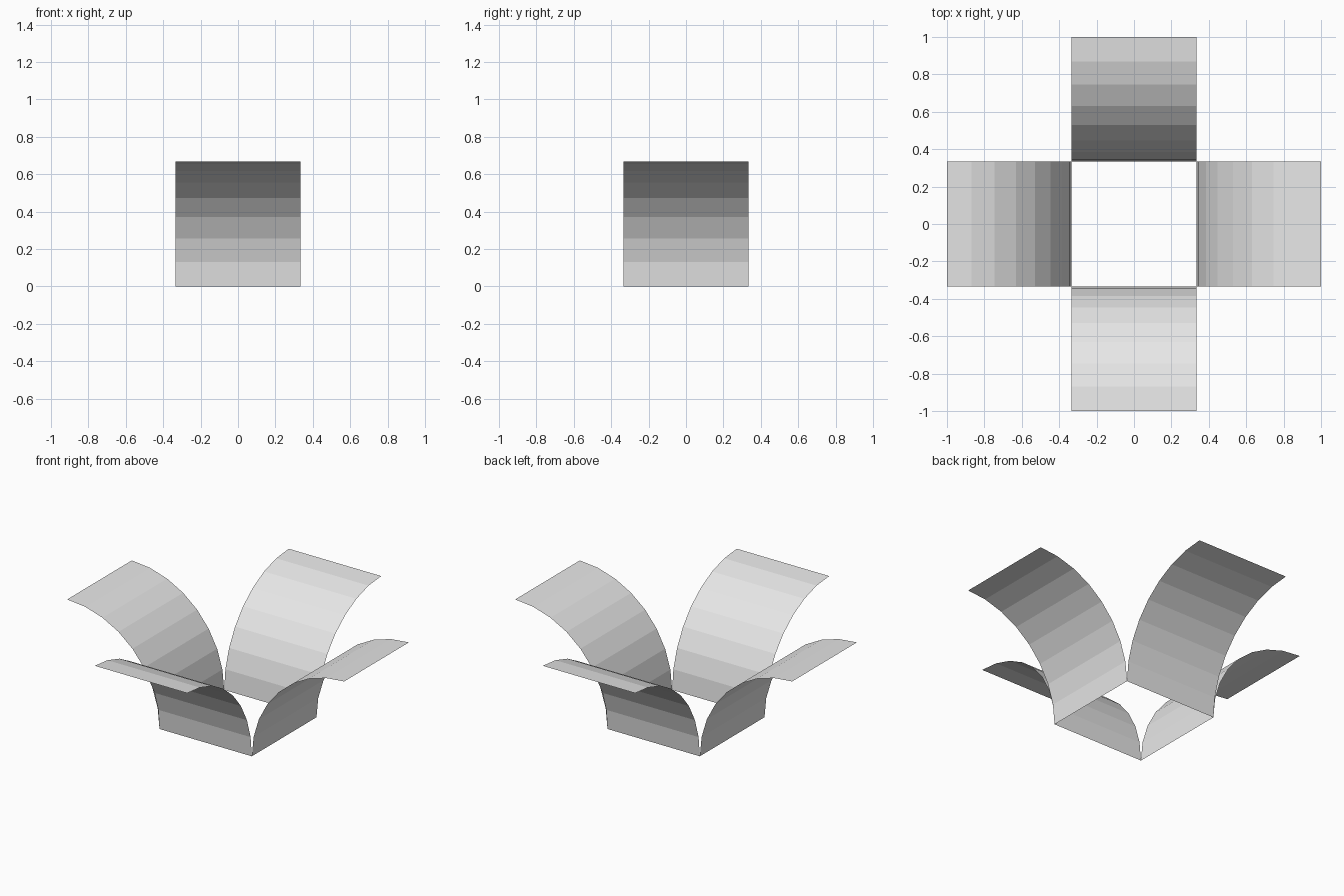
import bpy
import bmesh
from math import cos, sin, pi
from mathutils import Matrix

cube = bpy.data.objects.get("Cube")
if cube:
    bpy.data.objects.remove(cube, do_unlink=True)

HALF = 1 / 3        # half width of the open square base
RADIUS = 2 / 3      # radius of each quarter-circle curl
SEGMENTS = 8

# One plain colour for every panel
grey = bpy.data.materials.new("light_grey")
grey.use_nodes = True
grey.diffuse_color = (0.8, 0.8, 0.8, 1)
grey.node_tree.nodes["Principled BSDF"].inputs["Base Color"].default_value = (0.8, 0.8, 0.8, 1)


def curved_panel(name, turn):
    """Sheet that rises from the base edge and curls outward, turned about z."""
    bm = bmesh.new()
    rows = []
    for i in range(SEGMENTS + 1):
        a = i / SEGMENTS * pi / 2
        y, z = RADIUS * cos(a) - 1, RADIUS * sin(a)
        rows.append([bm.verts.new((x, y, z)) for x in (-HALF, HALF)])
    for low, high in zip(rows, rows[1:]):
        bm.faces.new((low[1], low[0], high[0], high[1]))
    bm.transform(Matrix.Rotation(turn, 4, "Z"))
    # Upper, inner side is the outside of the surface
    bm.normal_update()
    if sum(f.normal.z for f in bm.faces) < 0:
        bmesh.ops.reverse_faces(bm, faces=bm.faces[:])
    mesh = bpy.data.meshes.new(name)
    bm.to_mesh(mesh)
    bm.free()
    mesh.materials.append(grey)
    bpy.context.collection.objects.link(bpy.data.objects.new(name, mesh))


# Four identical panels around the open base
for k, side in enumerate(("front", "left", "back", "right")):
    curved_panel(side + "_panel", k * pi / 2)
